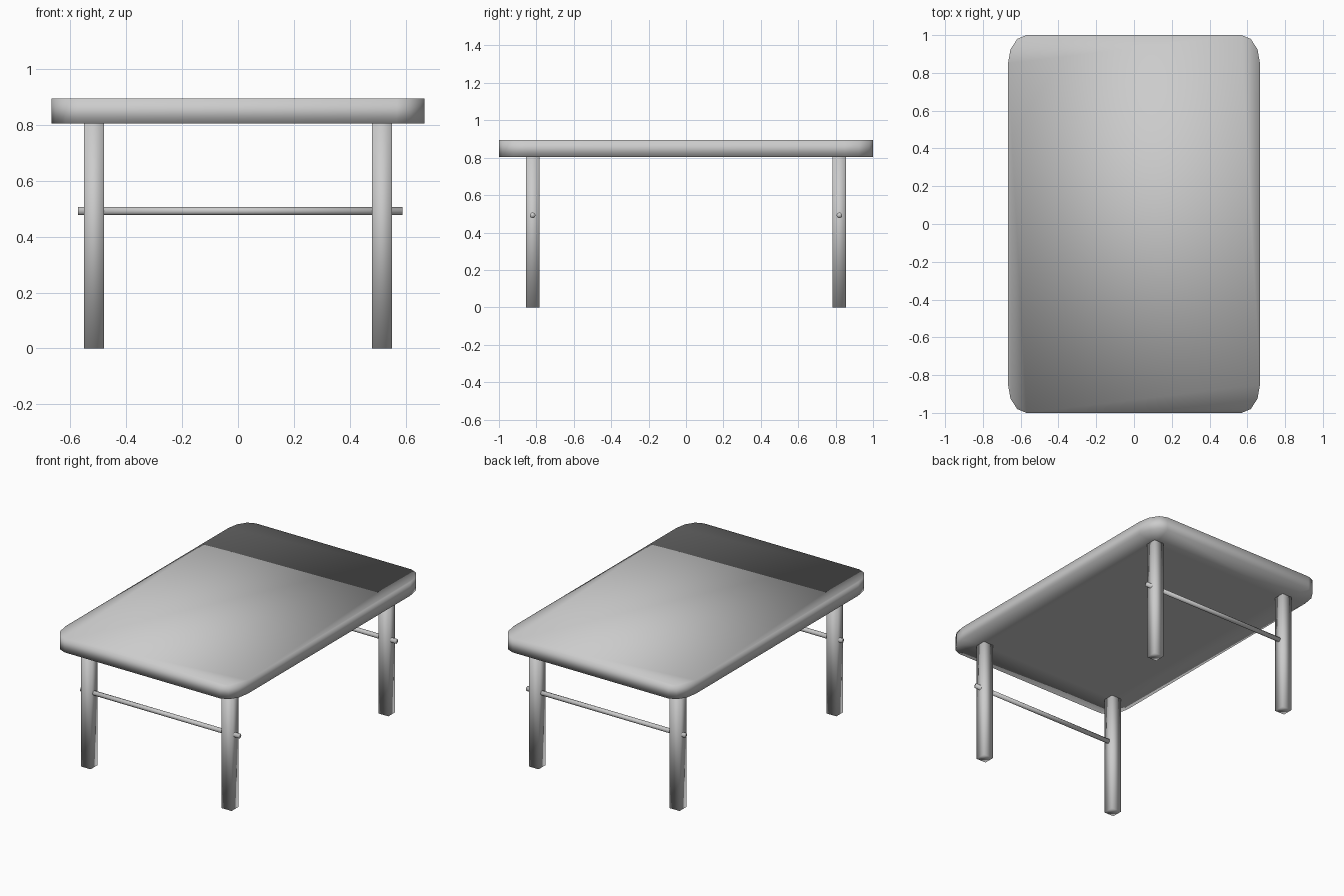
import bpy, bmesh, math

if "Cube" in bpy.data.objects:
    bpy.data.objects.remove(bpy.data.objects["Cube"])

LEG_X, LEG_Y, LEG_W = 0.516, 0.82, 0.072
TOP_Z, UNDER_Z = 0.895, 0.805


def finish(name, bm):
    bmesh.ops.recalc_face_normals(bm, faces=bm.faces)
    for f in bm.faces:
        f.smooth = True
    mesh = bpy.data.meshes.new(name)
    bm.to_mesh(mesh)
    bm.free()
    obj = bpy.data.objects.new(name, mesh)
    bpy.context.collection.objects.link(obj)
    return obj


# Table top: slab with three-segment rounded corners, evenly smoothed
def table_top():
    half_x, half_y, rx, ry, seg = 0.667, 1.0, 0.098, 0.15, 3
    outline = []
    for quarter, (sx, sy) in enumerate([(1, 1), (-1, 1), (-1, -1), (1, -1)]):
        for i in range(seg + 1):
            a = math.radians(90 * (quarter + i / seg))
            outline.append((sx * (half_x - rx) + rx * math.cos(a),
                            sy * (half_y - ry) + ry * math.sin(a)))
    bm = bmesh.new()
    low = [bm.verts.new((x, y, UNDER_Z)) for x, y in outline]
    high = [bm.verts.new((x, y, TOP_Z)) for x, y in outline]
    bm.faces.new(high)
    n = len(outline)
    for i in range(n):
        j = (i + 1) % n
        bm.faces.new((low[i], low[j], high[j], high[i]))
    # Underside: flat panel between the legs, framed by a flat rim
    panel = [bm.verts.new((sx * LEG_X, sy * LEG_Y, UNDER_Z))
             for sx, sy in [(1, 1), (-1, 1), (-1, -1), (1, -1)]]
    bm.faces.new(panel)
    for c in range(4):
        first = c * (seg + 1)
        for i in range(first, first + seg):
            bm.faces.new((low[i], low[i + 1], panel[c]))
        bm.faces.new((low[first + seg], low[(first + seg + 1) % n],
                      panel[(c + 1) % 4], panel[c]))
    finish("table_top", bm)


# Square leg reaching slightly into the slab
def leg(name, x, y):
    bm = bmesh.new()
    bmesh.ops.create_cube(bm, size=1)
    height = UNDER_Z + 0.03
    bmesh.ops.scale(bm, vec=(LEG_W, LEG_W, height), verts=bm.verts)
    bmesh.ops.translate(bm, vec=(x, y, height / 2), verts=bm.verts)
    finish(name, bm)


# Thin round rail passing through a pair of legs
def rail(name, y):
    bm = bmesh.new()
    bmesh.ops.create_cone(bm, cap_ends=True, segments=12, radius1=0.015,
                          radius2=0.015, depth=1.16)
    obj = finish(name, bm)
    obj.rotation_euler = (0, math.pi / 2, 0)
    obj.location = (0.008, y, 0.492)


table_top()
for y_name, sy in (("front", -1), ("back", 1)):
    for x_name, sx in (("left", -1), ("right", 1)):
        leg(f"{y_name}_{x_name}_leg", sx * LEG_X, sy * LEG_Y)
    rail(f"{y_name}_rail", sy * LEG_Y)
